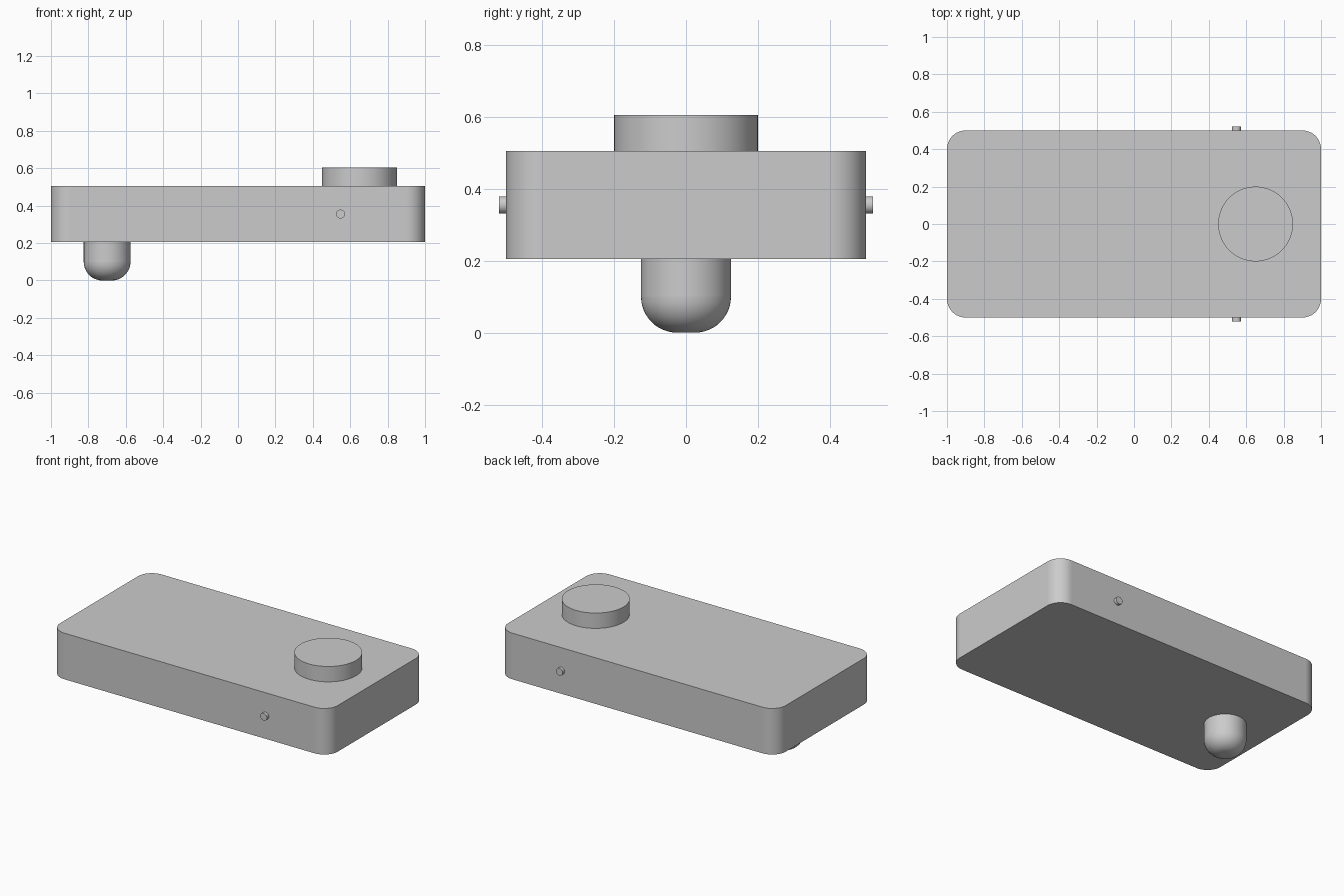
import bpy, bmesh, math

cube = bpy.data.objects.get("Cube")
if cube:
    bpy.data.objects.remove(cube, do_unlink=True)

grey = bpy.data.materials.new("light_grey")
grey.use_nodes = True
grey.diffuse_color = (0.6, 0.6, 0.6, 1)
grey.node_tree.nodes["Principled BSDF"].inputs["Base Color"].default_value = (0.6, 0.6, 0.6, 1)


def finish(obj, name):
    obj.name = name
    obj.data.name = name
    obj.data.materials.append(grey)
    bpy.ops.object.shade_smooth_by_angle(angle=math.radians(30))
    return obj


def cylinder(name, radius, depth, location, rotation=(0, 0, 0), sides=64):
    bpy.ops.mesh.primitive_cylinder_add(vertices=sides, radius=radius, depth=depth,
                                        location=location, rotation=rotation)
    return finish(bpy.context.object, name)


def round_edges(obj, radius, segments, rule):
    """Bevel the edges whose two end points satisfy the rule."""
    bm = bmesh.new()
    bm.from_mesh(obj.data)
    edges = [e for e in bm.edges if rule(e.verts[0].co, e.verts[1].co)]
    bmesh.ops.bevel(bm, geom=edges, offset=radius, segments=segments,
                    profile=0.5, affect='EDGES')
    bm.to_mesh(obj.data)
    bm.free()
    bpy.ops.object.shade_smooth_by_angle(angle=math.radians(30))


# Slab body with rounded vertical corners
bpy.ops.mesh.primitive_cube_add(size=1, location=(0, 0, 0.355))
body = bpy.context.object
body.scale = (2, 1, 0.3)
bpy.ops.object.transform_apply(location=False, rotation=False, scale=True)
finish(body, "body")
round_edges(body, 0.1, 16, lambda a, b: abs(a.z - b.z) > 0.2)

# Raised disc on top
cylinder("top_disc", 0.2, 0.1, (0.65, 0, 0.555))

# Foot with a rounded lower rim
foot = cylinder("foot", 0.125, 0.205, (-0.7, 0, 0.1025))
round_edges(foot, 0.1, 12, lambda a, b: a.z < 0 and b.z < 0)

# Side pins
for side, name in ((-1, "front_pin"), (1, "back_pin")):
    cylinder(name, 0.024, 0.04, (0.548, side * 0.5, 0.355),
             (math.radians(90), 0, 0), 32)
